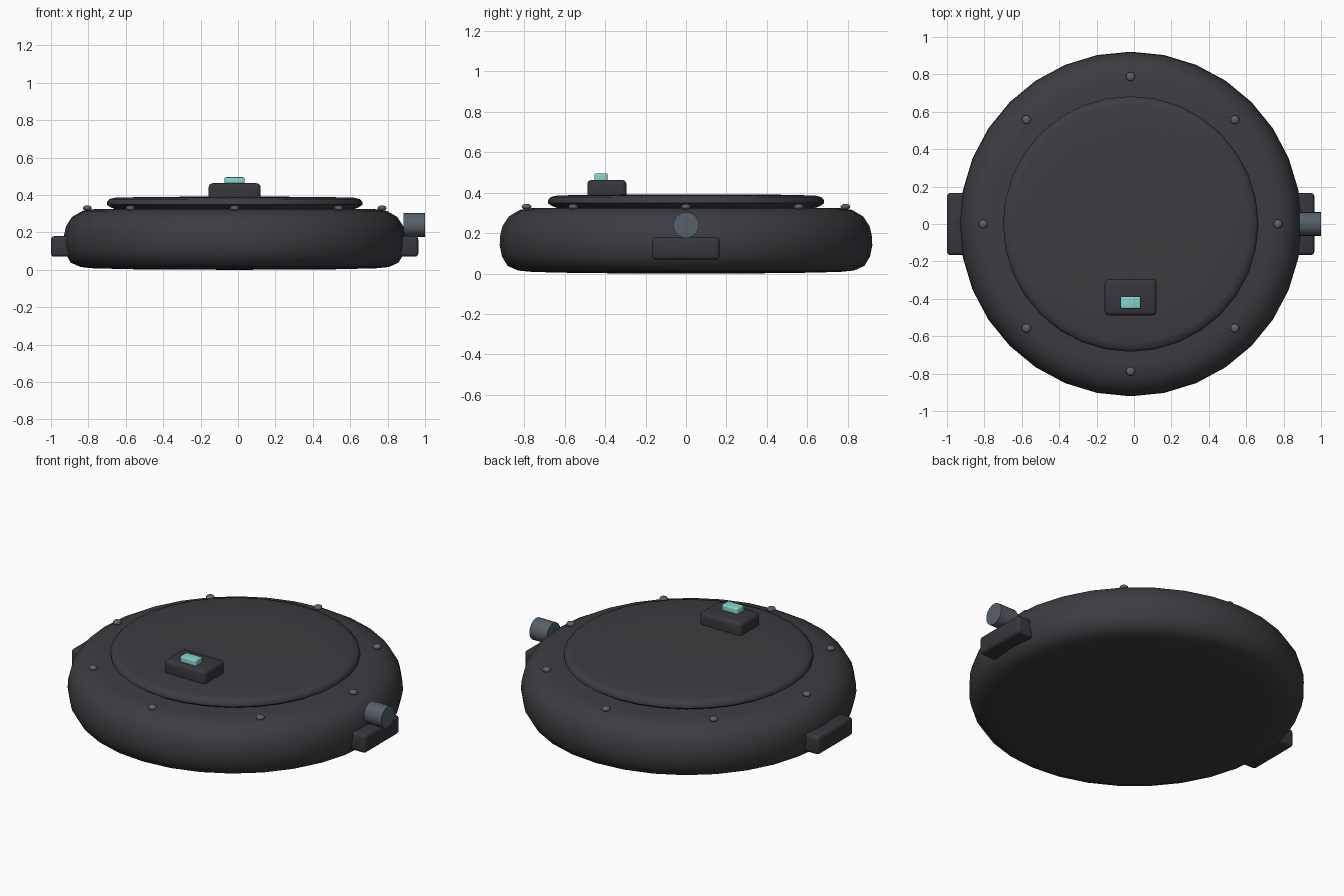
import bpy, bmesh, math

if "Cube" in bpy.data.objects:
    bpy.data.objects.remove(bpy.data.objects["Cube"])

CX = -0.018  # axis of the round body


def material(name, rgb):
    m = bpy.data.materials.new(name)
    m.diffuse_color = (*rgb, 1.0)
    m.use_nodes = True
    m.node_tree.nodes["Principled BSDF"].inputs["Base Color"].default_value = m.diffuse_color
    return m


SHELL = material("dark charcoal", (0.046, 0.045, 0.052))
TRIM = material("charcoal trim", (0.038, 0.038, 0.044))
STEEL = material("blue grey steel", (0.095, 0.118, 0.14))
RIVET = material("rivet grey", (0.11, 0.12, 0.13))
TEAL = material("teal light", (0.22, 0.66, 0.58))


def finish(bm, name, mat, angle=40):
    bmesh.ops.recalc_face_normals(bm, faces=bm.faces)
    me = bpy.data.meshes.new(name)
    bm.to_mesh(me)
    bm.free()
    me.materials.append(mat)
    ob = bpy.data.objects.new(name, me)
    bpy.context.collection.objects.link(ob)
    bpy.ops.object.select_all(action='DESELECT')
    ob.select_set(True)
    bpy.context.view_layer.objects.active = ob
    bpy.ops.object.shade_smooth_by_angle(angle=math.radians(angle))
    return ob


def lathe(name, profile, mat, sides=32, sx=1.0):
    """Closed turned shape; first and last profile points lie on the axis."""
    bm = bmesh.new()
    rings = []
    for r, z in profile:
        if r == 0:
            rings.append([bm.verts.new((CX, 0, z))] * sides)
        else:
            rings.append([bm.verts.new((CX + sx * r * math.cos(2 * math.pi * i / sides),
                                        r * math.sin(2 * math.pi * i / sides), z))
                          for i in range(sides)])
    for a, b in zip(rings, rings[1:]):
        for i in range(sides):
            j = (i + 1) % sides
            quad = list(dict.fromkeys((a[i], a[j], b[j], b[i])))
            bm.faces.new(quad)
    return finish(bm, name, mat)


def box(name, lo, hi, bevel, mat):
    bm = bmesh.new()
    bmesh.ops.create_cube(bm, size=1)
    for v in bm.verts:
        v.co = [(l + h) / 2 + c * (h - l) for l, h, c in zip(lo, hi, v.co)]
    bmesh.ops.bevel(bm, geom=bm.edges[:], offset=bevel, segments=3,
                    profile=0.5, affect='EDGES')
    return finish(bm, name, mat)


# Rounded main body
lathe("body", [(0, 0), (0.5, 0.002), (0.76, 0.008), (0.83, 0.015), (0.882, 0.038),
               (0.91, 0.085), (0.921, 0.14), (0.918, 0.19), (0.907, 0.235),
               (0.875, 0.283), (0.82, 0.315), (0.75, 0.325), (0, 0.325)], SHELL, sx=0.993)

# Raised lid, slightly domed
lathe("lid", [(0, 0.32), (0.64, 0.325), (0.665, 0.335), (0.683, 0.348), (0.683, 0.362),
              (0.67, 0.378), (0.635, 0.386), (0.45, 0.39), (0, 0.392)], SHELL)

# Ring of rivets
for k in range(8):
    a = k * math.pi / 4
    bm = bmesh.new()
    bmesh.ops.create_uvsphere(bm, u_segments=12, v_segments=8, radius=0.024)
    for v in bm.verts:
        v.co = (v.co.x + CX + 0.788 * math.cos(a),
                v.co.y + 0.788 * math.sin(a), v.co.z * 0.6 + 0.33)
    finish(bm, f"rivet_{k + 1}", RIVET, 60)

# Switch housing with a teal button
box("switch_housing", (-0.157, -0.488, 0.35), (0.121, -0.294, 0.463), 0.022, TRIM)
box("switch_button", (-0.072, -0.453, 0.44), (0.035, -0.388, 0.495), 0.008, TEAL)

# Side lugs
for side, name in ((-1, "left_lug"), (1, "right_lug")):
    xs = sorted((CX + side * 0.82, CX + side * 0.982))
    box(name, (xs[0], -0.166, 0.07), (xs[1], 0.166, 0.18), 0.018, TRIM)

# Side knob
bm = bmesh.new()
bmesh.ops.create_cone(bm, cap_ends=True, segments=20, radius1=0.064, radius2=0.064, depth=0.116)
for v in bm.verts:
    x, y, z = v.co
    v.co = (0.942 + z, y, 0.24 + x)
finish(bm, "side_knob", STEEL)
